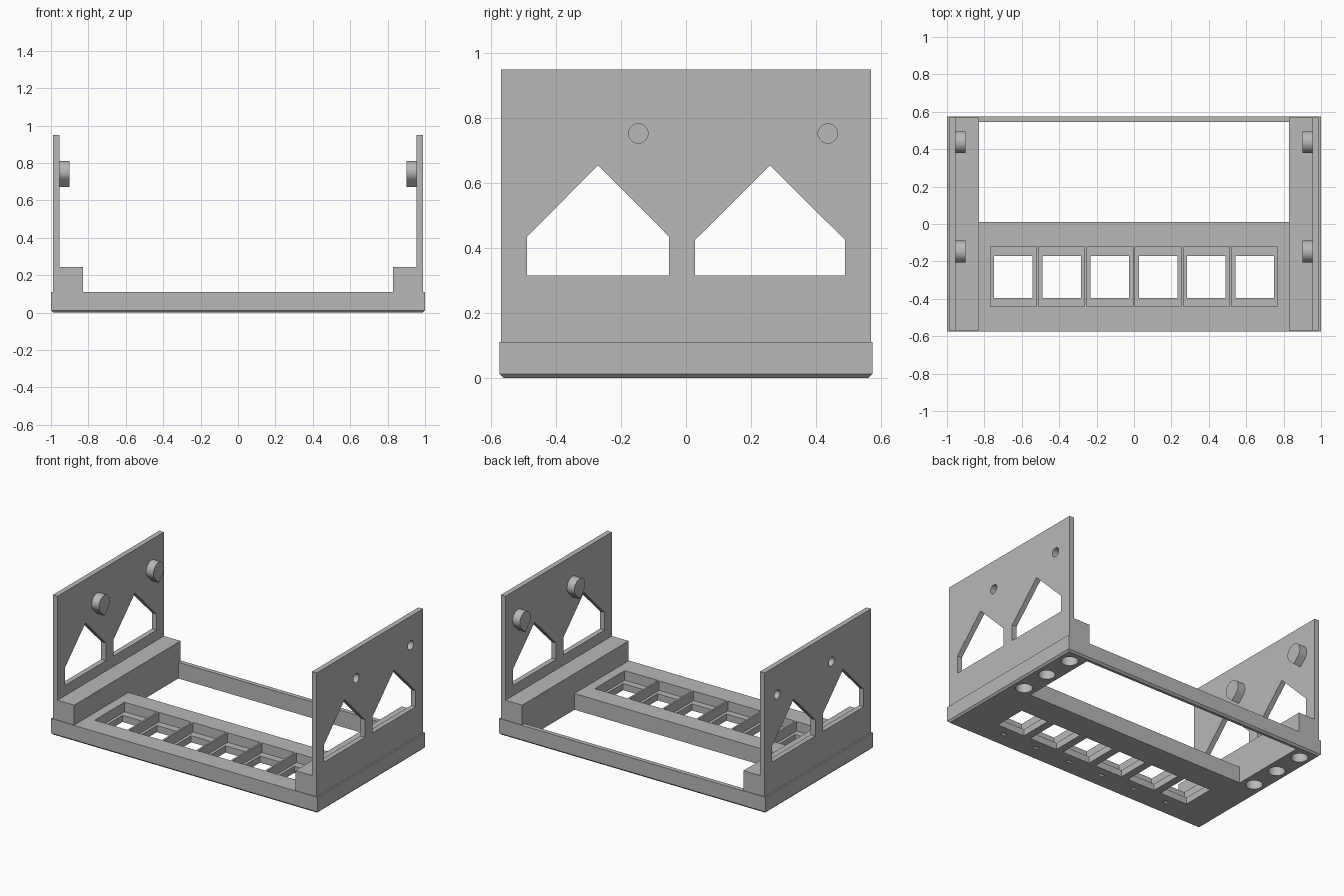
import bpy
import bmesh
import math

if "Cube" in bpy.data.objects:
    bpy.data.objects.remove(bpy.data.objects["Cube"], do_unlink=True)

grey = bpy.data.materials.new("plain grey")
grey.use_nodes = True
grey.diffuse_color = (0.48, 0.48, 0.48, 1)
grey.node_tree.nodes["Principled BSDF"].inputs["Base Color"].default_value = (0.48, 0.48, 0.48, 1)


def prism(bm, points, x0, x1):
    """Extrude a (y, z) outline along x."""
    face = bm.faces.new([bm.verts.new((x0, y, z)) for y, z in points])
    ext = bmesh.ops.extrude_face_region(bm, geom=[face])
    verts = [v for v in ext["geom"] if isinstance(v, bmesh.types.BMVert)]
    bmesh.ops.translate(bm, verts=verts, vec=(x1 - x0, 0, 0))


def box(bm, x0, x1, y0, y1, z0, z1):
    prism(bm, [(y0, z0), (y1, z0), (y1, z1), (y0, z1)], x0, x1)


def arc(y, z, r, start, end, n):
    angles = [math.radians(start + (end - start) * i / n) for i in range(n + 1)]
    return [(y + r * math.cos(a), z + r * math.sin(a)) for a in angles]


def upright_cylinder(bm, x, y, r, z0, z1):
    made = bmesh.ops.create_cone(bm, cap_ends=True, segments=48, radius1=r, radius2=r, depth=z1 - z0)
    bmesh.ops.translate(bm, verts=made["verts"], vec=(x, y, (z0 + z1) / 2))


def make(name, bm):
    bmesh.ops.recalc_face_normals(bm, faces=bm.faces[:])
    mesh = bpy.data.meshes.new(name)
    bm.to_mesh(mesh)
    bm.free()
    mesh.materials.append(grey)
    obj = bpy.data.objects.new(name, mesh)
    bpy.context.collection.objects.link(obj)
    return obj


def finish(obj, cutters=(), mirror=False):
    """Cut, mirror, bake the modifiers and shade."""
    for cutter in cutters:
        cutter.hide_render = True
        mod = obj.modifiers.new("cut", 'BOOLEAN')
        mod.operation = 'DIFFERENCE'
        mod.solver = 'EXACT'
        mod.object = cutter
    if mirror:
        mod = obj.modifiers.new("mirror", 'MIRROR')
        mod.use_mirror_merge = False
    graph = bpy.context.evaluated_depsgraph_get()
    graph.update()
    baked = bpy.data.meshes.new_from_object(obj.evaluated_get(graph))
    obj.modifiers.clear()
    obj.data = baked
    bpy.ops.object.select_all(action='DESELECT')
    obj.select_set(True)
    bpy.context.view_layer.objects.active = obj
    bpy.ops.object.shade_smooth_by_angle(angle=math.radians(30))


# Base plate with a chamfered bottom rim
bm = bmesh.new()
box(bm, -1, 1, -0.575, 0.575, 0, 0.11)
rim = [e for e in bm.edges if all(v.co.z < 0.001 for v in e.verts)]
bmesh.ops.bevel(bm, geom=rim, offset=0.012, segments=1, affect='EDGES')
base = make("base_plate", bm)

# Large rear opening
bm = bmesh.new()
box(bm, -0.83, 0.83, 0.01, 0.545, -0.1, 0.3)
opening = make("opening_cutter", bm)

# Six sockets: wide pocket, smaller through hole and a clip notch below
pockets, holes, notches = bmesh.new(), bmesh.new(), bmesh.new()
for i in range(6):
    x = (i - 2.5) * 0.258
    box(pockets, x - 0.123, x + 0.123, -0.44, -0.12, 0.045, 0.3)
    box(holes, x - 0.103, x + 0.103, -0.395, -0.17, -0.1, 0.3)
    box(notches, x - 0.02, x + 0.02, -0.47, -0.45, -0.1, 0.03)
sockets = [make("pocket_cutter", pockets), make("hole_cutter", holes), make("notch_cutter", notches)]

# Round recesses under both ends
bm = bmesh.new()
for side in (-1, 1):
    for y in (0.048, 0.262, 0.477):
        upright_cylinder(bm, side * 0.912, y, 0.052, -0.1, 0.1)
recesses = make("recess_cutter", bm)

# Side walls and the blocks along their feet
bm = bmesh.new()
box(bm, 0.955, 0.99, -0.57, 0.57, 0.11, 0.95)
walls = make("side_walls", bm)
bm = bmesh.new()
box(bm, 0.83, 0.955, -0.57, 0.57, 0.11, 0.245)
blocks = make("foot_blocks", bm)

# House-shaped windows
bm = bmesh.new()
for y0, y1, eave in ((-0.49, -0.052, 0.435), (0.028, 0.49, 0.425)):
    prism(bm, [(y0, 0.315), (y1, 0.315), (y1, eave), ((y0 + y1) / 2, 0.655), (y0, eave)], 0.9, 1.1)
windows = make("window_cutter", bm)

# Teardrop pegs with blind round holes from outside
pegs, bores = bmesh.new(), bmesh.new()
for y in (-0.147, 0.437):
    r = 0.058
    outline = arc(y, 0.753, r, -45, 225, 36) + [(y, 0.753 - r * math.sqrt(2))]
    prism(pegs, outline, 0.9, 0.955)
    prism(bores, arc(y, 0.753, 0.03, 0, 360, 32)[:-1], 0.925, 1.1)
pegs = make("pegs", pegs)
bores = make("bore_cutter", bores)

finish(base, [opening, *sockets, recesses])
finish(walls, [windows, bores], mirror=True)
finish(pegs, [bores], mirror=True)
finish(blocks, mirror=True)

for cutter in [opening, *sockets, recesses, windows, bores]:
    bpy.data.objects.remove(cutter, do_unlink=True)
